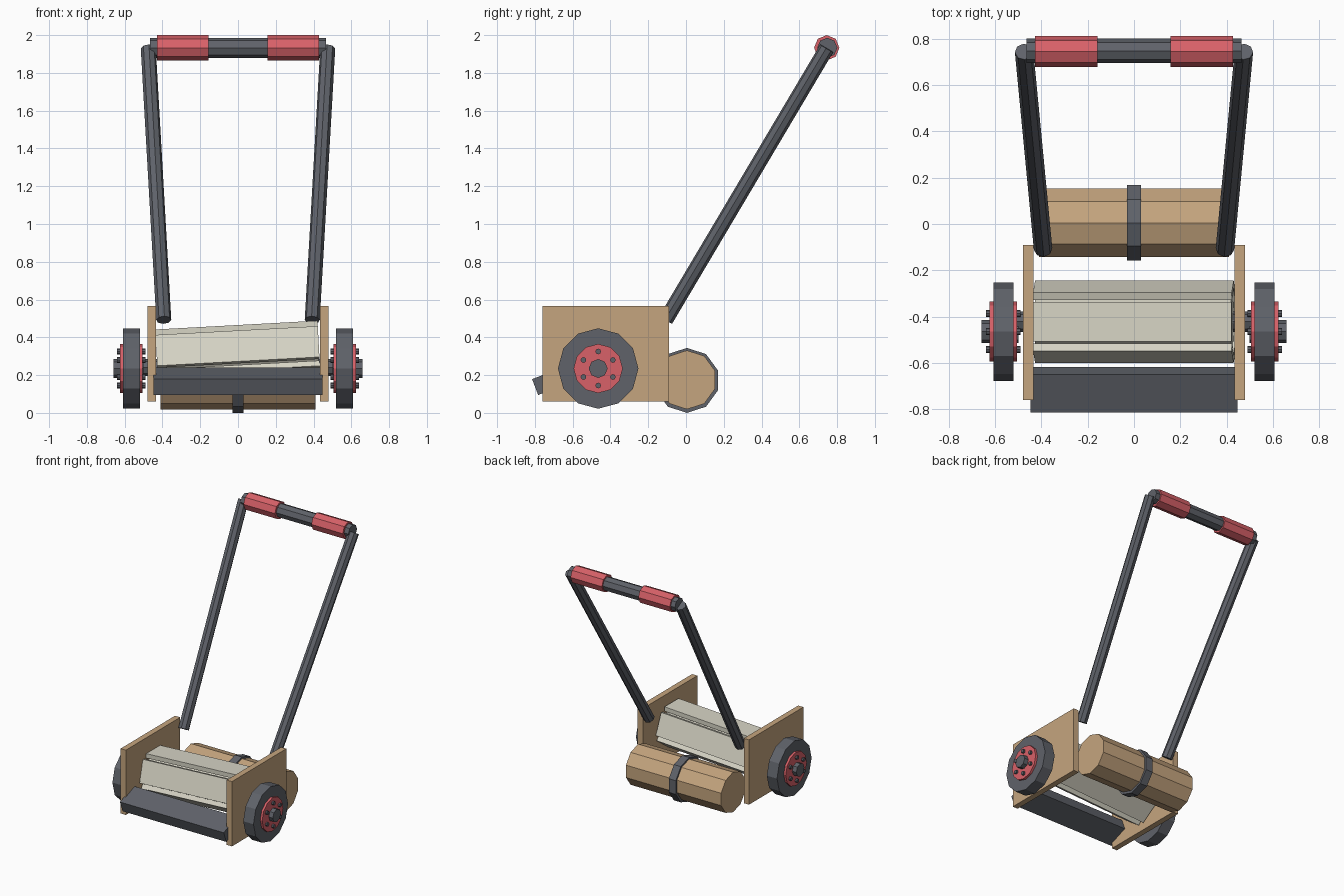
import bpy
import bmesh
from math import sin, cos, pi, radians
from mathutils import Vector, Matrix

default = bpy.data.objects.get("Cube")
if default:
    bpy.data.objects.remove(default, do_unlink=True)


def material(name, rgb):
    m = bpy.data.materials.new(name)
    m.use_nodes = True
    m.diffuse_color = (*rgb, 1)
    bsdf = next(n for n in m.node_tree.nodes if n.type == 'BSDF_PRINCIPLED')
    bsdf.inputs["Base Color"].default_value = (*rgb, 1)
    return m


WOOD = material("tan wood", (0.56, 0.375, 0.21))
IRON = material("dark grey iron", (0.115, 0.123, 0.143))
RED = material("red", (0.69, 0.12, 0.14))
STEEL = material("pale steel", (0.68, 0.66, 0.56))


def finish(bm, name, mat):
    bmesh.ops.recalc_face_normals(bm, faces=bm.faces)
    mesh = bpy.data.meshes.new(name)
    bm.to_mesh(mesh)
    bm.free()
    mesh.materials.append(mat)
    obj = bpy.data.objects.new(name, mesh)
    bpy.context.collection.objects.link(obj)
    return obj


def prism(name, profile, x0, x1, mat, matrix=None):
    """Extrude a (y, z) profile along x."""
    bm = bmesh.new()
    face = bm.faces.new([bm.verts.new((x0, y, z)) for y, z in profile])
    grown = bmesh.ops.extrude_face_region(bm, geom=[face])["geom"]
    top = [v for v in grown if isinstance(v, bmesh.types.BMVert)]
    bmesh.ops.translate(bm, verts=top, vec=(x1 - x0, 0, 0))
    if not any(f.is_valid and all(abs(v.co.x - x0) < 1e-6 for v in f.verts) for f in bm.faces):
        bm.faces.new([v for v in bm.verts if v not in top])
    if matrix:
        bm.transform(matrix)
    return finish(bm, name, mat)


def ngon(y, z, r, n):
    """Regular polygon with a corner at the top."""
    return [(y + r * cos(pi / 2 + 2 * pi * i / n), z + r * sin(pi / 2 + 2 * pi * i / n))
            for i in range(n)]


def slab(y, z, length, thick, angle):
    """Rectangle turned by an angle in the yz plane."""
    c, s = cos(angle), sin(angle)
    corners = [(-1, -1), (1, -1), (1, 1), (-1, 1)]
    return [(y + a * length / 2 * c - b * thick / 2 * s,
             z + a * length / 2 * s + b * thick / 2 * c) for a, b in corners]


def rod(name, start, end, r, sides, mat):
    start, end = Vector(start), Vector(end)
    axis = end - start
    turn = axis.to_track_quat('Z', 'Y').to_matrix().to_4x4()
    bm = bmesh.new()
    bmesh.ops.create_cone(bm, cap_ends=True, segments=sides, radius1=r, radius2=r,
                          depth=axis.length,
                          matrix=Matrix.Translation((start + end) / 2) @ turn)
    return finish(bm, name, mat)


WY, WZ = -0.465, 0.235    # wheel centre
RY, RZ = -0.4225, 0.305   # cutting reel centre

# Both sides: plate, wheel, hub, bolts, axle, handle tube, grip
for side, s in (("left", 1), ("right", -1)):
    def part(name, profile, x0, x1, mat):
        prism(f"{side}_{name}", profile, s * x0, s * x1, mat)

    part("side_plate", slab(-0.425, 0.3125, 0.67, 0.505, 0), 0.435, 0.48, WOOD)
    part("wheel", ngon(WY, WZ, 0.213, 12), 0.52, 0.608, IRON)
    part("wheel_hub", ngon(WY, WZ, 0.13, 12), 0.505, 0.625, RED)
    part("axle", ngon(WY, WZ, 0.05, 8), 0.5, 0.66, IRON)
    part("reel_stub", ngon(RY, 0.24, 0.045, 8), 0.425, 0.53, IRON)
    for i, (y, z) in enumerate(ngon(WY, WZ, 0.09, 6)):
        part(f"hub_bolt_{i + 1}", ngon(y, z, 0.015, 8), 0.49, 0.64, IRON)
    rod(f"{side}_handle_tube", (s * 0.393, -0.108, 0.492), (s * 0.475, 0.745, 1.93),
        0.04, 8, IRON)
    part("grip", ngon(0.745, 1.933, 0.067, 8), 0.157, 0.428, RED)

# Handle crossbar
prism("handle_crossbar", ngon(0.748, 1.933, 0.053, 8), -0.465, 0.465, IRON)

# Rear roller with its centre band
prism("rear_roller", ngon(0.005, 0.175, 0.156, 10), -0.41, 0.41, WOOD)
prism("roller_band", ngon(0.005, 0.172, 0.172, 10), -0.03, 0.03, IRON)

# Fixed front blade bar
prism("front_bar", slab(-0.717, 0.168, 0.175, 0.09, radians(21)), -0.447, 0.447, IRON)

# Cutting reel: core and five boards, sitting slightly askew
centre = Vector((0, RY, RZ))
tilt = (Matrix.Translation(centre) @ Matrix.Rotation(radians(-3.1), 4, 'Y')
        @ Matrix.Translation(-centre))
prism("reel_core", ngon(RY, RZ, 0.125, 10), -0.425, 0.425, STEEL, tilt)
for i, (y, z) in enumerate(ngon(RY, RZ, 0.143, 5)):
    prism(f"reel_blade_{i + 1}", slab(y, z, 0.172, 0.034, 2 * pi * i / 5),
          -0.43, 0.43, STEEL, tilt)
